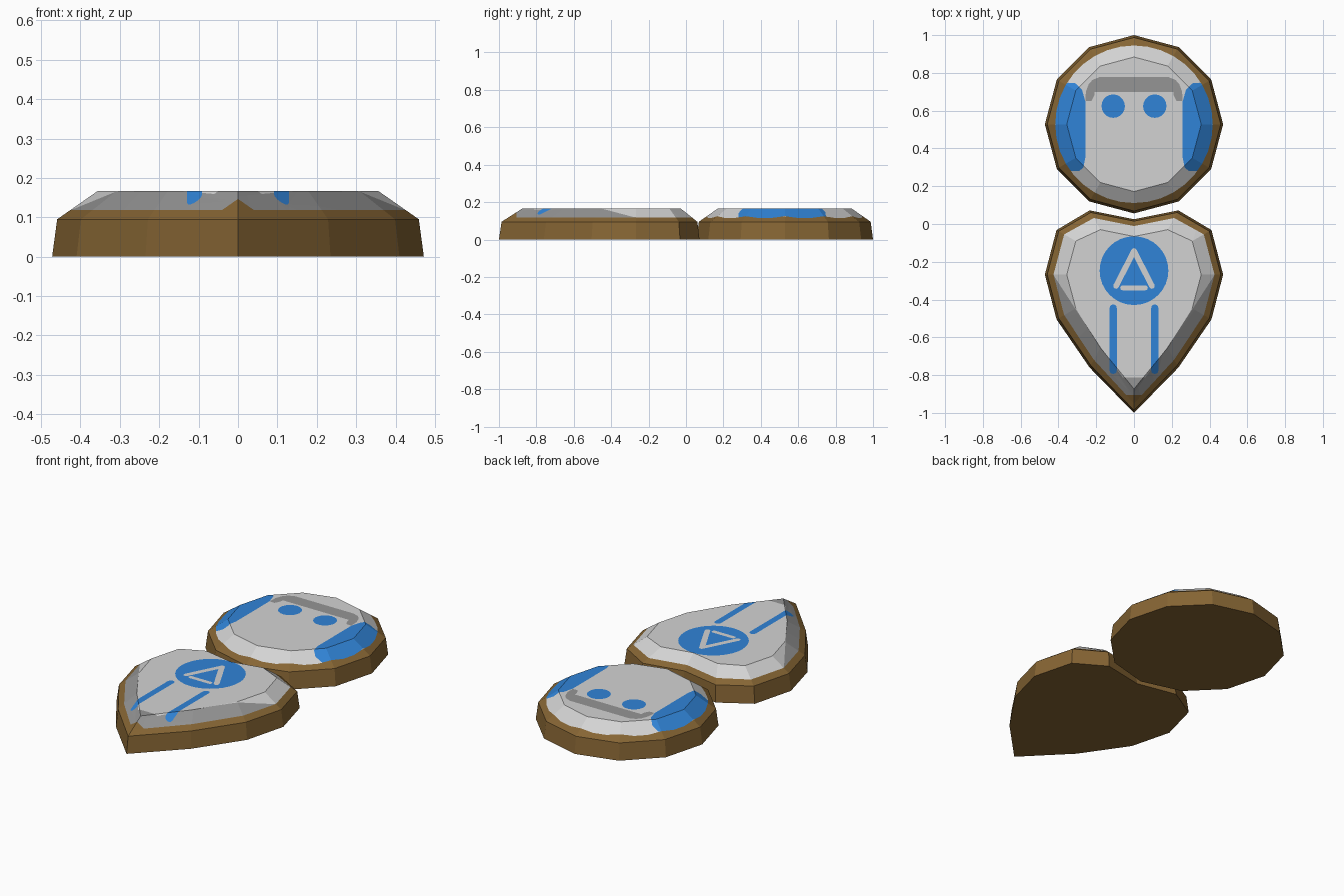
import bpy, bmesh, math
from mathutils import Vector

if "Cube" in bpy.data.objects:
    bpy.data.objects.remove(bpy.data.objects["Cube"])

COLOURS = [("wood_brown", (0.238, 0.130, 0.034)), ("pale_grey", (0.65, 0.65, 0.65)),
           ("mid_grey", (0.30, 0.30, 0.30)), ("paint_blue", (0.03, 0.23, 0.68))]
BROWN, PALE, GREY, BLUE = range(4)
MATS = []
for name, c in COLOURS:
    m = bpy.data.materials.new(name)
    m.diffuse_color = (*c, 1)
    m.use_nodes = True
    m.node_tree.nodes["Principled BSDF"].inputs["Base Color"].default_value = m.diffuse_color
    MATS.append(m)

RIM_Z, TOP_Z = 0.095, 0.167


def mirrored_loop(half):
    """Full counter-clockwise outline from a right half running bottom to top."""
    return half + [(-x, y) for x, y in reversed(half) if abs(x) > 1e-6]


def circle(cx, cy, r, n=24):
    return [(cx + r * math.cos(2 * math.pi * i / n), cy + r * math.sin(2 * math.pi * i / n))
            for i in range(n)]


def capsule(x0, y0, x1, y1, r, n=6):
    """Stroke with round ends between two points."""
    a = math.atan2(y1 - y0, x1 - x0)
    pts = []
    for px, py, s in ((x1, y1, a - math.pi / 2), (x0, y0, a + math.pi / 2)):
        pts += [(px + r * math.cos(s + math.pi * i / n), py + r * math.sin(s + math.pi * i / n))
                for i in range(n + 1)]
    return pts


def mirror(poly):
    return [(-x, y) for x, y in poly]


def cut(bm, faces, co, no):
    geom = set(faces)
    for f in faces:
        geom.update(f.edges)
        geom.update(f.verts)
    bmesh.ops.bisect_plane(bm, geom=list(geom), dist=1e-5, plane_co=co, plane_no=no)


def paint(bm, poly, mat, over):
    """Cut a convex outline straight down into the upper faces and colour the inside."""
    area = sum(a[0] * b[1] - b[0] * a[1] for a, b in zip(poly, poly[1:] + poly[:1]))
    if area < 0:
        poly = poly[::-1]
    planes = []

    def inside():
        found = []
        for f in bm.faces:
            c = f.calc_center_median()
            if c.z > RIM_Z + 1e-4 and f.material_index in over \
                    and all((c - p).dot(n) < 0 for p, n in planes):
                found.append(f)
        return found

    for a, b in zip(poly, poly[1:] + poly[:1]):
        p = Vector((*a, 0))
        n = Vector((b[1] - a[1], a[0] - b[0], 0)).normalized()
        faces = inside()
        if not faces:
            return
        cut(bm, faces, p, n)
        planes.append((p, n))
    for f in inside():
        f.material_index = mat


def plaque(outer, top):
    """Bevelled slab: near-upright rim, then a sloped shoulder and a flat top."""
    bm = bmesh.new()
    mid = [Vector(o).lerp(Vector(t), 0.11) for o, t in zip(outer, top)]
    rings = [[bm.verts.new((p[0], p[1], z)) for p in ring]
             for ring, z in ((outer, 0), (mid, RIM_Z), (top, TOP_Z))]
    n = len(outer)
    for lo, hi in zip(rings, rings[1:]):
        for i in range(n):
            j = (i + 1) % n
            bm.faces.new((lo[i], lo[j], hi[j], hi[i]))
    bm.faces.new(rings[0][::-1])
    bm.faces.new(rings[-1])
    # centre split keeps every upper face convex
    cut(bm, list(bm.faces), (0, 0, 0), (1, 0, 0))
    return bm


def finish(bm, name):
    bmesh.ops.recalc_face_normals(bm, faces=list(bm.faces))
    me = bpy.data.meshes.new(name)
    bm.to_mesh(me)
    bm.free()
    for m in MATS:
        me.materials.append(m)
    bpy.context.collection.objects.link(bpy.data.objects.new(name, me))


# Round head plaque
bm = plaque(circle(0, 0.528, 0.472, 12), circle(0, 0.528, 0.356, 12))
paint(bm, circle(0, 0.528, 0.417, 36), PALE, {BROWN})
ear = [(0.29, 0.28), (0.35, 0.28), (0.395, 0.32), (0.415, 0.42), (0.415, 0.64), (0.385, 0.72),
       (0.35, 0.748), (0.31, 0.745), (0.275, 0.71), (0.258, 0.65), (0.258, 0.35), (0.268, 0.30)]
brow = [(0.255, 0.70), (0.24, 0.74), (0.22, 0.763), (0.185, 0.777)]
paint(bm, mirrored_loop(brow), GREY, {PALE})
for flip in (lambda p: p, mirror):
    paint(bm, flip([(0.255, 0.70), (0.257, 0.65), (0.225, 0.65), (0.21, 0.68), (0.208, 0.70)]),
          GREY, {PALE})
    paint(bm, flip(ear), BLUE, {PALE, GREY})
    paint(bm, flip(circle(0.11, 0.624, 0.062, 20)), BLUE, {PALE})
finish(bm, "head_plaque")

# Heart-shaped body plaque
outer = [(0, -1.0), (0.235, -0.76), (0.41, -0.505), (0.472, -0.268), (0.41, -0.032),
         (0.235, 0.072), (0, 0.025)]
top = [(0, -0.873), (0.178, -0.655), (0.308, -0.447), (0.356, -0.268), (0.308, -0.09),
       (0.178, -0.03), (0, -0.066)]
bm = plaque(mirrored_loop(outer), mirrored_loop(top))
cut(bm, list(bm.faces), (0, 0, 0.118), (0, 0, 1))
for f in bm.faces:
    if f.calc_center_median().z > 0.119:
        f.material_index = GREY
paint(bm, [(-0.13, -0.905), (-0.13, -1.1), (0.13, -1.1), (0.13, -0.905)], BROWN, {GREY})
paint(bm, mirrored_loop([(0.06, -0.812), (0.17, -0.662), (0.31, -0.45), (0.42, -0.28), (0.6, 0.2)]),
      PALE, {GREY})
# chest disc, triangle strokes and straps
paint(bm, circle(0, -0.247, 0.182, 32), BLUE, {PALE})
paint(bm, capsule(-0.06, -0.338, 0.06, -0.338, 0.013), PALE, {BLUE})
for flip in (lambda p: p, mirror):
    paint(bm, flip(capsule(0, -0.143, 0.095, -0.328, 0.015)), PALE, {BLUE})
    paint(bm, flip(capsule(0.11, -0.445, 0.11, -0.775, 0.019)), BLUE, {PALE, GREY})
finish(bm, "body_plaque")
